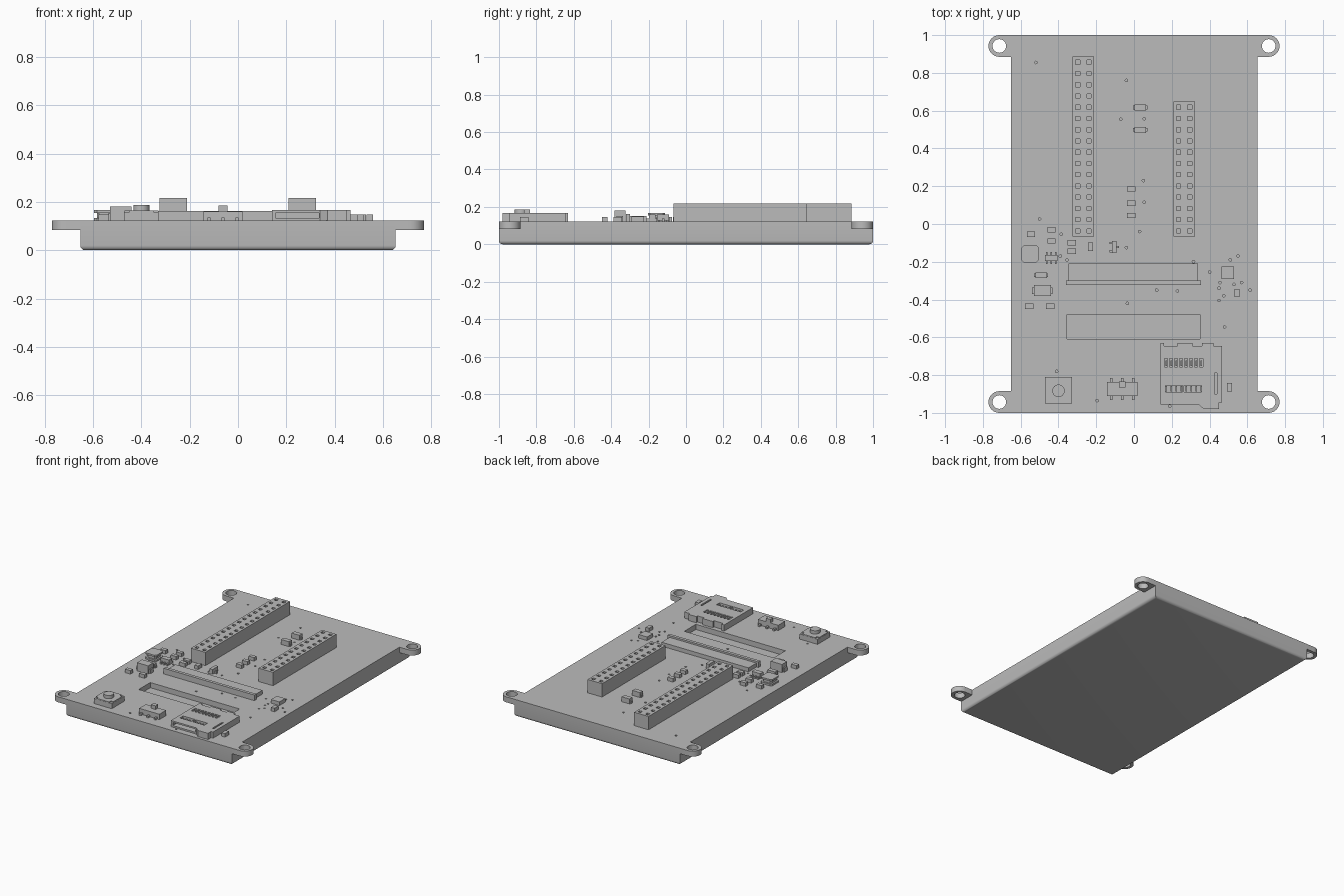
import bpy, bmesh, math
from mathutils import Matrix, Vector

old = bpy.data.objects.get("Cube")
if old:
    bpy.data.objects.remove(old, do_unlink=True)

grey = bpy.data.materials.new("plain grey")
grey.use_nodes = True
COLOUR = (0.5, 0.5, 0.5, 1)
grey.diffuse_color = COLOUR
grey.node_tree.nodes["Principled BSDF"].inputs["Base Color"].default_value = COLOUR

TOP = 0.122  # upper face of the board


def add_box(bm, x, y, w, d, z0, z1):
    """Box centred on x, y with width w and depth d."""
    m = Matrix.Translation((x, y, (z0 + z1) / 2)) @ Matrix.Diagonal((w, d, z1 - z0, 1))
    return bmesh.ops.create_cube(bm, size=1, matrix=m)["verts"]


def add_disc(bm, x, y, r, z0, z1, sides=24):
    bmesh.ops.create_cone(bm, cap_ends=True, segments=sides, radius1=r, radius2=r,
                          depth=z1 - z0, matrix=Matrix.Translation((x, y, (z0 + z1) / 2)))


def add_prism(bm, outline, z0, z1):
    face = bm.faces.new([bm.verts.new((x, y, z0)) for x, y in outline])
    top = bmesh.ops.extrude_face_region(bm, geom=[face])["geom"]
    bmesh.ops.translate(bm, vec=(0, 0, z1 - z0), verts=[v for v in top if isinstance(v, bmesh.types.BMVert)])


def finish(name, bm, smooth=False):
    bmesh.ops.recalc_face_normals(bm, faces=bm.faces)
    mesh = bpy.data.meshes.new(name)
    bm.to_mesh(mesh)
    bm.free()
    mesh.materials.append(grey)
    ob = bpy.data.objects.new(name, mesh)
    bpy.context.collection.objects.link(ob)
    if smooth:
        bpy.ops.object.select_all(action="DESELECT")
        ob.select_set(True)
        bpy.context.view_layer.objects.active = ob
        bpy.ops.object.shade_smooth_by_angle(angle=math.radians(35))
    return ob


def carve(ob, cutter_bm):
    """Cut the holes in cutter_bm out of ob and drop the cutter."""
    cutter = finish("cutter", cutter_bm)
    cutter.hide_render = True
    mod = ob.modifiers.new("holes", "BOOLEAN")
    mod.operation, mod.object, mod.solver = "DIFFERENCE", cutter, "EXACT"
    bpy.context.view_layer.update()
    ob.data = bpy.data.meshes.new_from_object(ob.evaluated_get(bpy.context.evaluated_depsgraph_get()))
    ob.modifiers.clear()
    bpy.data.objects.remove(cutter, do_unlink=True)


# Board body with a rounded lower rim
bm = bmesh.new()
add_box(bm, 0, 0, 1.305, 2, 0, TOP)
rim = [e for e in bm.edges if all(v.co.z < 0.01 for v in e.verts)]
bmesh.ops.bevel(bm, geom=rim, offset=0.02, segments=5, profile=0.5, affect="EDGES")
body = finish("board_body", bm, smooth=True)

# Cable slot and small drilled vias
cut = bmesh.new()
add_box(cut, -0.003, -0.545, 0.705, 0.13, 0.085, 0.2)
VIAS = [(-.52, .855), (-.04, .76), (-.07, .555), (.055, .557), (.05, .23), (.055, .115),
        (.03, -.04), (-.04, -.125), (-.5, .027), (-.385, -.055), (-.355, -.19), (.315, -.2),
        (-.035, -.42), (.12, -.35), (.23, -.355), (.4, -.255), (.51, -.19), (.55, -.17),
        (.45, -.34), (.475, -.38), (.45, -.405), (.57, -.31), (.615, -.35), (.48, -.545),
        (-.41, -.78), (-.195, -.935), (.19, -.965), (-.39, -.17), (.455, -.31), (.53, -.32)]
for x, y in VIAS:
    add_disc(cut, x, y, 0.007, 0.1, 0.2, 10)
carve(body, cut)

# Mounting ears
for sx, side in ((1, "left"), (-1, "right")):
    for sy, end in ((1, "back"), (-1, "front")):
        cx, cy, r = 0.713, 0.9425, 0.0575
        arc = [(cx + r * math.cos(a), cy + r * math.sin(a))
               for a in (math.pi * (i / 16 - 0.5) for i in range(17))]
        outline = [(0.65, cy - r)] + arc + [(0.65, cy + r)]
        bm = bmesh.new()
        add_prism(bm, [(sx * x, sy * y) for x, y in outline], 0.083, TOP)
        ear = finish(f"{end}_{side}_ear", bm, smooth=True)
        cut = bmesh.new()
        add_disc(cut, sx * cx, sy * cy, 0.036, 0, 0.3)
        carve(ear, cut)

# Two-row socket headers with square pin holes
for name, x, rows in (("long_header", -0.268, 16), ("short_header", 0.265, 12)):
    pitch, front = 0.0595, -0.066
    bm = bmesh.new()
    add_box(bm, x, front + rows * pitch / 2, 0.114, rows * pitch, TOP, 0.217)
    header = finish(name, bm)
    cut = bmesh.new()
    for i in range(rows):
        for dx in (-0.03, 0.03):
            add_box(cut, x + dx, front + (i + 0.5) * pitch, 0.022, 0.022, 0.16, 0.3)
    carve(header, cut)

# Ribbon connector: housing, low shelf and hinged flap
bm = bmesh.new()
add_box(bm, -0.003, -0.255, 0.685, 0.09, TOP, 0.15)
add_box(bm, -0.003, -0.311, 0.715, 0.022, TOP, 0.162)
finish("ribbon_connector", bm)

# Memory card holder with stamped windows
bm = bmesh.new()
add_prism(bm, [(.14, -.955), (.34, -.955), (.37, -.98), (.45, -.98), (.45, -.945), (.465, -.945),
               (.465, -.645), (.42, -.645), (.42, -.63), (.36, -.63), (.36, -.645), (.31, -.645),
               (.31, -.63), (.23, -.63), (.23, -.645), (.16, -.645), (.16, -.63), (.14, -.63)], TOP, 0.166)
holder = finish("card_holder", bm)
cut = bmesh.new()
for i in range(8):
    add_box(cut, 0.17 + i * 0.0265, -0.735, 0.017, 0.045, 0.135, 0.2)
for x in (0.212, 0.312):
    add_box(cut, x, -0.872, 0.092, 0.036, 0.135, 0.2)
add_box(cut, 0.433, -0.845, 0.012, 0.11, 0.135, 0.2)
add_box(cut, 0.245, -0.955, 0.18, 0.1, 0.133, 0.155)
carve(holder, cut)
bm = bmesh.new()
for i in range(8):
    add_box(bm, 0.17 + i * 0.0265, -0.738, 0.009, 0.03, 0.13, 0.16)
    add_box(bm, 0.17 + i * 0.0265, -0.872, 0.009, 0.03, 0.13, 0.155)
finish("card_contacts", bm)

# Push button
bm = bmesh.new()
add_box(bm, -0.4, -0.88, 0.14, 0.1, TOP, 0.164)
add_box(bm, -0.4, -0.88, 0.1, 0.14, TOP, 0.164)
add_box(bm, -0.4, -0.88, 0.142, 0.142, TOP, 0.158)
add_disc(bm, -0.4, -0.883, 0.033, 0.16, 0.187)
finish("push_button", bm, smooth=True)

# Slide switch with knob and feet
bm = bmesh.new()
add_box(bm, -0.062, -0.873, 0.16, 0.075, TOP, 0.16)
add_box(bm, -0.062, -0.85, 0.036, 0.03, 0.15, 0.185)
for dx in (-0.058, 0, 0.058):
    for dy in (-0.047, 0.047):
        add_box(bm, -0.062 + dx, -0.873 + dy, 0.014, 0.022, TOP, 0.135)
finish("slide_switch", bm)

# Coil with a waist between two flanges
bm = bmesh.new()
c, h, k = Vector((-0.55, -0.158)), 0.045, 0.034
octagon = [(h, k), (k, h), (-k, h), (-h, k), (-h, -k), (-k, -h), (k, -h), (h, -k)]
for scale, z0, z1 in ((1, TOP, 0.134), (0.75, 0.134, 0.155), (1, 0.155, 0.167)):
    add_prism(bm, [tuple(c + Vector(p) * scale) for p in octagon], z0, z1)
finish("coil", bm)


def capped_part(name, x, y, w, d, top):
    """Body with a narrower metal tab at each end."""
    bm = bmesh.new()
    add_box(bm, x, y, w * 0.82, d, TOP, top)
    add_box(bm, x, y, w, d * 0.6, TOP, (TOP + top) / 2)
    finish(name, bm)


capped_part("power_diode", -0.485, -0.353, 0.108, 0.058, 0.18)
capped_part("small_diode", -0.492, -0.272, 0.075, 0.03, 0.15)
for i, y in enumerate((0.617, 0.498)):
    capped_part(f"signal_diode_{i + 1}", 0.033, y, 0.075, 0.032, 0.157)

# Legged chips
for name, x, y, w, d, legs in (("regulator", -0.438, -0.18, 0.066, 0.034, 3),
                               ("transistor", -0.105, -0.122, 0.024, 0.064, 1)):
    bm = bmesh.new()
    add_box(bm, x, y, w, d, 0.126, 0.16)
    for i in range(legs):
        dx = (i - (legs - 1) / 2) * 0.024
        if legs > 1:
            add_box(bm, x + dx, y, 0.01, 0.062, TOP, 0.138)
    if legs == 1:
        add_box(bm, x + 0.016, y, 0.02, 0.012, TOP, 0.138)
        for dy in (-0.022, 0.022):
            add_box(bm, x - 0.016, y + dy, 0.02, 0.012, TOP, 0.138)
    finish(name, bm)

bm = bmesh.new()
add_box(bm, 0.497, -0.258, 0.066, 0.066, TOP, 0.148)
finish("square_chip", bm)

# Small passive parts, lying across or along the board
ACROSS = [(-.015, .185), (-.015, .11), (-.015, .045), (-.545, -.055), (-.437, -.03), (-.437, -.09),
          (-.33, -.1), (-.33, -.145), (-.555, -.435), (-.443, -.435)]
ALONG = [(-.23, -.12), (.545, -.365), (.505, -.865)]
for points, w, d in ((ACROSS, 0.044, 0.028), (ALONG, 0.027, 0.044)):
    for x, y in points:
        bm = bmesh.new()
        add_box(bm, x, y, w, d, TOP, 0.147)
        finish("passive_part", bm)
